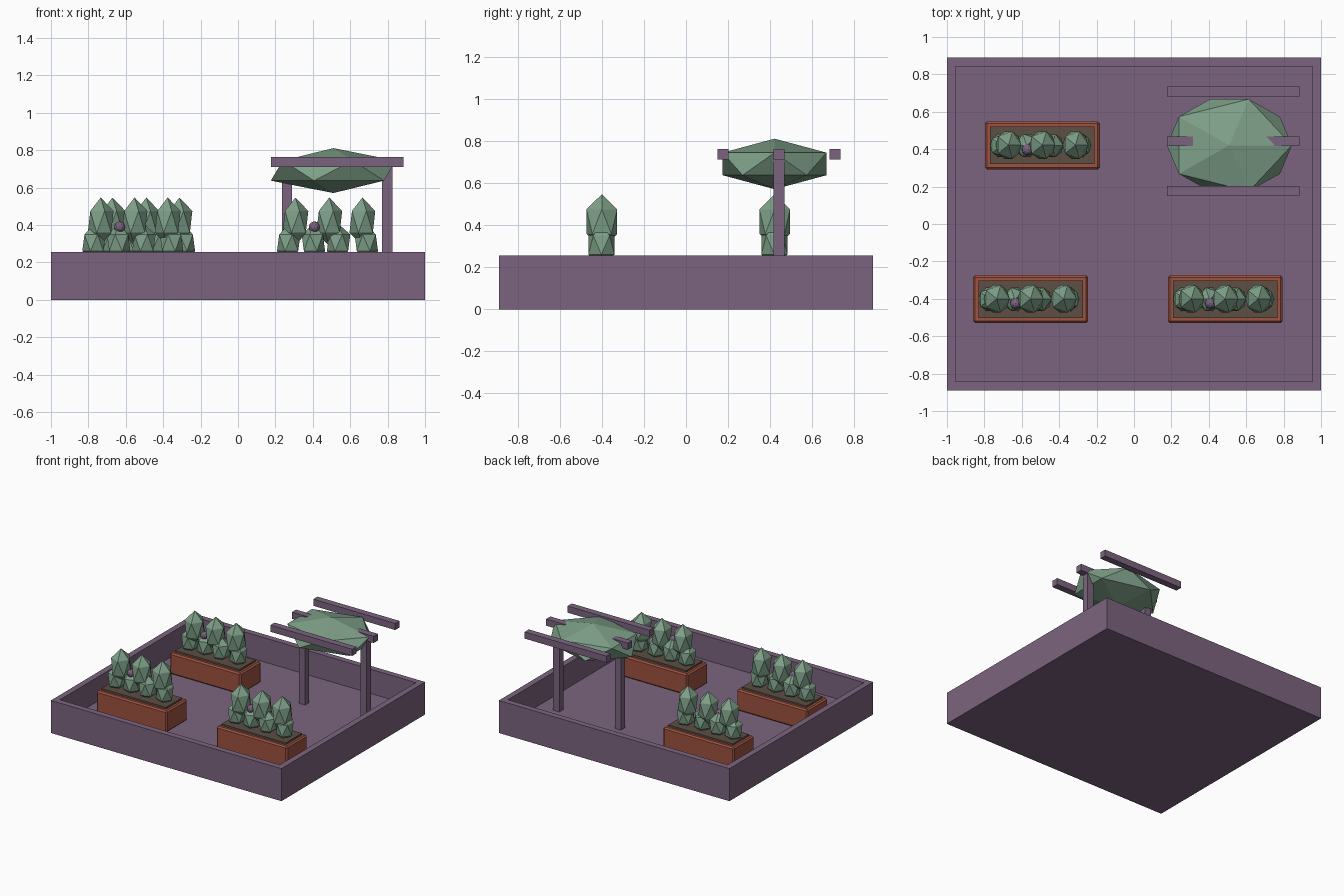
import bpy, bmesh, math
from mathutils import Matrix, Vector

if "Cube" in bpy.data.objects:
    bpy.data.objects.remove(bpy.data.objects["Cube"])


def material(name, rgb):
    m = bpy.data.materials.new(name)
    lin = [((c / 255 + 0.055) / 1.055) ** 2.4 for c in rgb]
    m.diffuse_color = (*lin, 1)
    m.use_nodes = True
    m.node_tree.nodes["Principled BSDF"].inputs["Base Color"].default_value = m.diffuse_color
    return m


PURPLE = material("dusty purple", (124, 100, 127))
GREEN = material("sage green", (126, 160, 136))
BROWN = material("terracotta", (157, 82, 64))
SOIL = material("dark soil", (93, 78, 68))


def finish(name, bm, mat):
    bmesh.ops.recalc_face_normals(bm, faces=bm.faces)
    me = bpy.data.meshes.new(name)
    bm.to_mesh(me)
    bm.free()
    me.materials.append(mat)
    ob = bpy.data.objects.new(name, me)
    bpy.context.collection.objects.link(ob)
    return ob


def box(name, x, y, z, mat, bevel=0):
    """Box from (min, max) ranges, optionally with chamfered edges."""
    bm = bmesh.new()
    bmesh.ops.create_cube(bm, size=1)
    for v in bm.verts:
        v.co = Vector(r[0] if c < 0 else r[1] for c, r in zip(v.co, (x, y, z)))
    if bevel:
        bmesh.ops.bevel(bm, geom=bm.edges[:], offset=bevel, segments=1, affect='EDGES')
    return finish(name, bm, mat)


def blob(name, center, radii, mat, spin=0, detail=1):
    """Faceted ball stretched along the axes."""
    bm = bmesh.new()
    bmesh.ops.create_icosphere(bm, subdivisions=detail, radius=1)
    bmesh.ops.transform(bm, verts=bm.verts, matrix=Matrix.Translation(center)
                        @ Matrix.Diagonal((*radii, 1)) @ Matrix.Rotation(spin, 4, 'Z'))
    return finish(name, bm, mat)


# Tray: a slab whose top is inset and pushed down to leave a raised wall
FLOOR, WALL, TOP = 0.065, 0.066, 0.255
bm = bmesh.new()
bmesh.ops.create_cube(bm, size=1)
for v in bm.verts:
    v.co = (v.co.x * 2, v.co.y * 1.78, (v.co.z + 0.5) * TOP)
top = max(bm.faces, key=lambda f: f.calc_center_median().z)
bmesh.ops.inset_region(bm, faces=[top], thickness=WALL)
for v in top.verts:
    v.co.z = TOP
bmesh.ops.recalc_face_normals(bm, faces=bm.faces)
sunk = bmesh.ops.extrude_discrete_faces(bm, faces=[top])["faces"][0]
for v in sunk.verts:
    v.co.z = FLOOR
finish("tray", bm, PURPLE)

# Planters: chamfered trough, soil slab, low and tall bushes, one bud
for px, py in ((-0.553, -0.402), (0.488, -0.402), (-0.49, 0.42)):
    hx, hy = 0.307, 0.128
    box("planter_trough", (px - hx, px + hx), (py - hy, py + hy), (FLOOR, 0.232), BROWN, 0.011)
    hx, hy = hx - 0.028, hy - 0.028
    box("planter_soil", (px - hx, px + hx), (py - hy, py + hy), (0.2, 0.246), SOIL)
    for i, dx in enumerate((-0.217, -0.085, 0.05, 0.198)):
        blob("low_bush", (px + dx, py, 0.305), (0.07, 0.073, 0.1), GREEN, i * math.pi)
    for dx in (-0.181, 0.0, 0.177):
        blob("tall_bush", (px + dx, py + 0.002, 0.417), (0.077, 0.086, 0.13), GREEN)
    blob("flower_bud", (px - 0.08, py - 0.022, 0.39), (0.03, 0.03, 0.03), PURPLE, detail=2)

# Pergola: two posts carrying a middle beam, with a parallel beam each side
for x in (0.236, 0.771):
    box("pergola_post", (x, x + 0.054), (0.416, 0.468), (FLOOR, 0.713), PURPLE)
for y in (0.15, 0.416, 0.682):
    box("pergola_beam", (0.176, 0.886), (y, y + 0.052), (0.711, 0.763), PURPLE)

# Leaf canopy resting over the middle beam
blob("leaf_canopy", (0.51, 0.421, 0.691), (0.374, 0.29, 0.12), GREEN)
